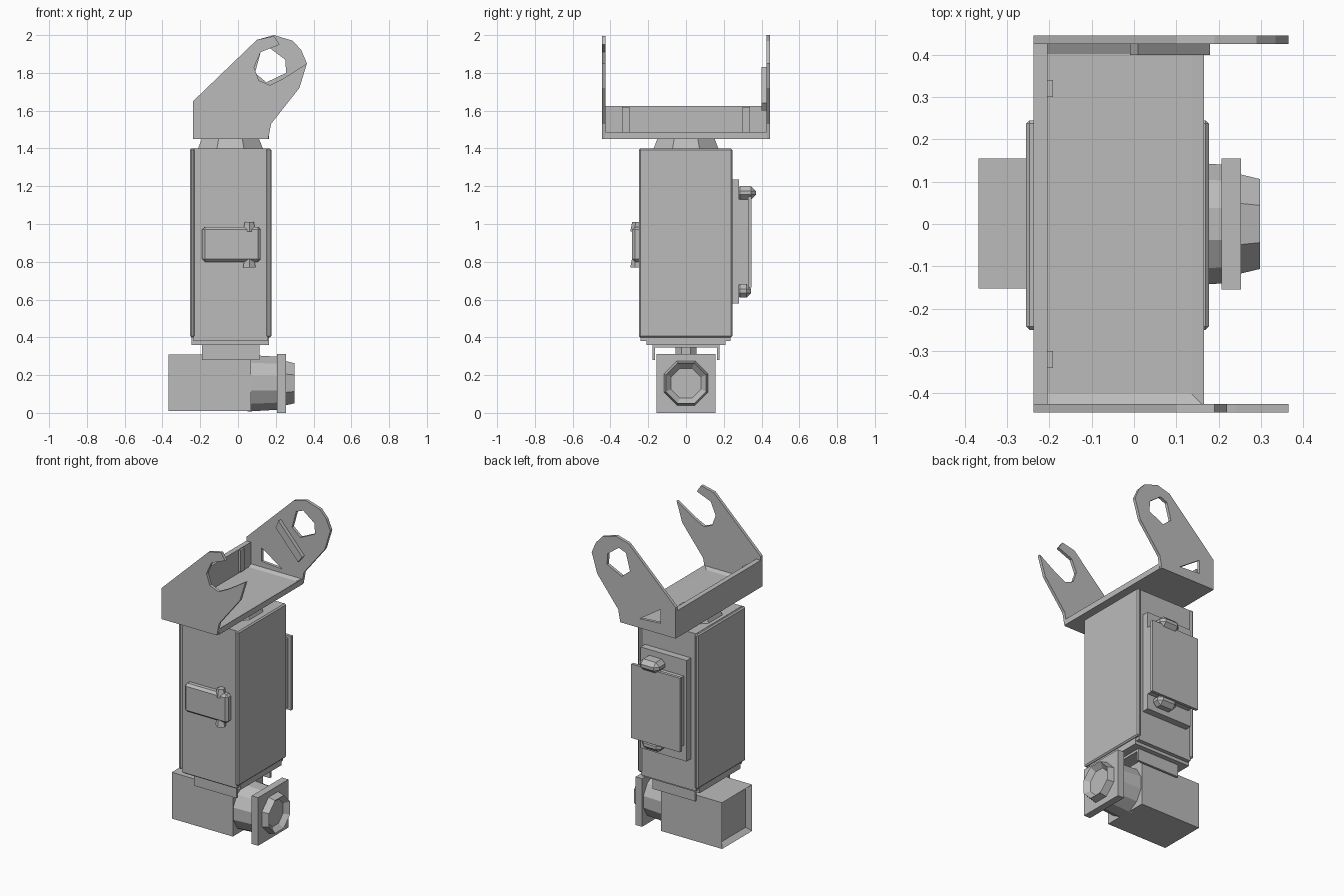
import bpy, bmesh, math
from mathutils import Matrix, Vector

if "Cube" in bpy.data.objects:
    bpy.data.objects.remove(bpy.data.objects["Cube"])

grey = bpy.data.materials.new("plain grey")
grey.use_nodes = True
COLOR = (0.5, 0.5, 0.5, 1)
grey.diffuse_color = COLOR
grey.node_tree.nodes["Principled BSDF"].inputs["Base Color"].default_value = COLOR


def finish(name, bm):
    bmesh.ops.recalc_face_normals(bm, faces=bm.faces)
    mesh = bpy.data.meshes.new(name)
    bm.to_mesh(mesh)
    bm.free()
    mesh.materials.append(grey)
    ob = bpy.data.objects.new(name, mesh)
    bpy.context.collection.objects.link(ob)
    return ob


def recess(bm, direction, width, depth):
    """Inset the face looking along direction and push it inward."""
    d = Vector(direction)
    bm.normal_update()
    face = max(bm.faces, key=lambda f: f.normal.dot(d))
    bmesh.ops.inset_region(bm, faces=[face], thickness=width)
    bmesh.ops.translate(bm, verts=face.verts, vec=-d * depth)


def box(name, x, y, z, cut=None, bevel=0):
    bm = bmesh.new()
    bmesh.ops.create_cube(bm, size=1)
    for v in bm.verts:
        v.co = [r[0] + (c + 0.5) * (r[1] - r[0]) for c, r in zip(v.co, (x, y, z))]
    bmesh.ops.recalc_face_normals(bm, faces=bm.faces)
    if cut:
        recess(bm, *cut)
    ob = finish(name, bm)
    if bevel:
        m = ob.modifiers.new("bevel", 'BEVEL')
        m.width, m.segments = bevel, 1
    return ob


def drum(name, axis, start, end, r1, r2, sides, centre=(0, 0, 0), cut=None):
    """Low-poly cone or cylinder along x or z."""
    bm = bmesh.new()
    bmesh.ops.create_cone(bm, cap_ends=True, segments=sides, radius1=r1,
                          radius2=r2, depth=end - start)
    mat = Matrix.Translation((0, 0, (start + end) / 2))
    mat = Matrix.Rotation(math.pi / sides, 4, 'Z') @ mat
    if axis == 'X':
        mat = Matrix.Rotation(math.pi / 2, 4, 'Y') @ mat
    bmesh.ops.transform(bm, matrix=Matrix.Translation(centre) @ mat, verts=bm.verts)
    if cut:
        recess(bm, *cut)
    return finish(name, bm)


def plate(name, loops, y0, y1):
    """Flat plate from an outline in x and z; further loops are holes."""
    bm = bmesh.new()
    edges = []
    for loop in loops:
        vs = [bm.verts.new((px, y0, pz)) for px, pz in loop]
        edges += [bm.edges.new((a, b)) for a, b in zip(vs, vs[1:] + vs[:1])]
    bmesh.ops.triangle_fill(bm, edges=edges, use_beauty=True)
    res = bmesh.ops.extrude_face_region(bm, geom=bm.faces[:])
    new = [g for g in res["geom"] if isinstance(g, bmesh.types.BMVert)]
    bmesh.ops.translate(bm, verts=new, vec=(0, y1 - y0, 0))
    return finish(name, bm)


# Main body with side covers and a narrower foot
box("body_core", (-0.235, 0.16), (-0.24, 0.235), (0.38, 1.4))
box("body_foot", (-0.245, 0.165), (-0.21, 0.21), (0.36, 0.41))
for side, x in (("right", (-0.255, -0.23)), ("left", (0.15, 0.177))):
    box(side + "_cover", x, (-0.25, 0.245), (0.4, 1.4), bevel=0.008)

# Neck under the upper bracket
neck = drum("neck", 'Z', 1.39, 1.46, 0.19, 0.16, 8, (-0.04, 0, 0))

# Upper bracket: tray, side wall and stiffeners
box("bracket_tray", (-0.238, 0.165), (-0.43, 0.43), (1.45, 1.487),
    ((0, 0, 1), 0.04, 0.015))
box("bracket_wall", (-0.238, -0.205), (-0.43, 0.43), (1.46, 1.625))
for s in (-1, 1):
    y = sorted((s * 0.3, s * 0.34))
    box("wall_rib", (-0.21, -0.192), y, (1.48, 1.62))

# Bracket arms: the front one is a hook, the back one a closed eye
BASE = [(-0.238, 1.65), (-0.238, 1.45), (0.16, 1.45), (0.175, 1.53),
        (0.325, 1.72), (0.365, 1.85)]
HOOK = [(0.24, 1.77), (0.17, 1.735), (0.11, 1.76), (0.085, 1.83),
        (0.12, 1.91), (0.22, 1.95), (0.19, 1.995), (0.1, 1.975)]
EYE = [(0.335, 1.92), (0.29, 1.97), (0.19, 2.0), (0.1, 1.975)]
EYE_HOLE = [(0.09, 1.8), (0.12, 1.91), (0.17, 1.93), (0.25, 1.87),
            (0.255, 1.8), (0.15, 1.75)]
SLOT = [(-0.13, 1.52), (-0.13, 1.61), (0.02, 1.51)]
plate("front_arm", [BASE + HOOK], -0.445, -0.425)
plate("back_arm", [BASE + EYE, EYE_HOLE, SLOT], 0.425, 0.445)
plate("back_arm_rib", [[(0.01, 1.83), (0.18, 1.64), (0.15, 1.6), (-0.01, 1.78)]],
      0.4, 0.428)

# Small latch on the front
box("front_latch", (-0.19, 0.12), (-0.285, -0.23), (0.8, 0.985), bevel=0.015)
for z in (0.795, 0.985):
    drum("latch_knob", 'Z', z - 0.025, z + 0.025, 0.035, 0.025, 5, (0.06, -0.26, 0))

# Pack on the back with its two clips
box("pack_mount", (-0.2, 0.13), (0.22, 0.28), (0.58, 1.235))
box("pack_core", (-0.18, 0.13), (0.23, 0.335), (0.68, 1.13))
box("pack_cover", (-0.2, 0.15), (0.328, 0.347), (0.665, 1.145))
for name, z, y in (("upper", (1.13, 1.2), 0.37), ("lower", (0.61, 0.68), 0.345)):
    box(name + "_clip", (-0.05, 0.09), (0.26, y), z, bevel=0.025)

# Lower hanger: a plate with two turned-down flanges
box("hanger_plate", (-0.19, 0.115), (-0.175, 0.175), (0.345, 0.365))
for s in (-1, 1):
    y = sorted((s * 0.163, s * 0.178))
    box("hanger_flange", (-0.19, 0.115), y, (0.28, 0.36))
drum("hanger_pin", 'Z', 0.29, 0.36, 0.06, 0.06, 8, (-0.04, 0, 0))

# Lower block, barrel, square flange and end cap
box("lower_block", (-0.368, 0.07), (-0.153, 0.155), (0.01, 0.31),
    ((-1, 0, 0), 0.035, 0.03))
drum("barrel", 'X', 0.05, 0.215, 0.155, 0.145, 12, (0, 0, 0.157))
box("square_flange", (0.207, 0.253), (-0.155, 0.155), (0, 0.312))
drum("end_cap", 'X', 0.24, 0.298, 0.13, 0.115, 8, (0, 0, 0.157),
     ((1, 0, 0), 0.03, 0.03))
